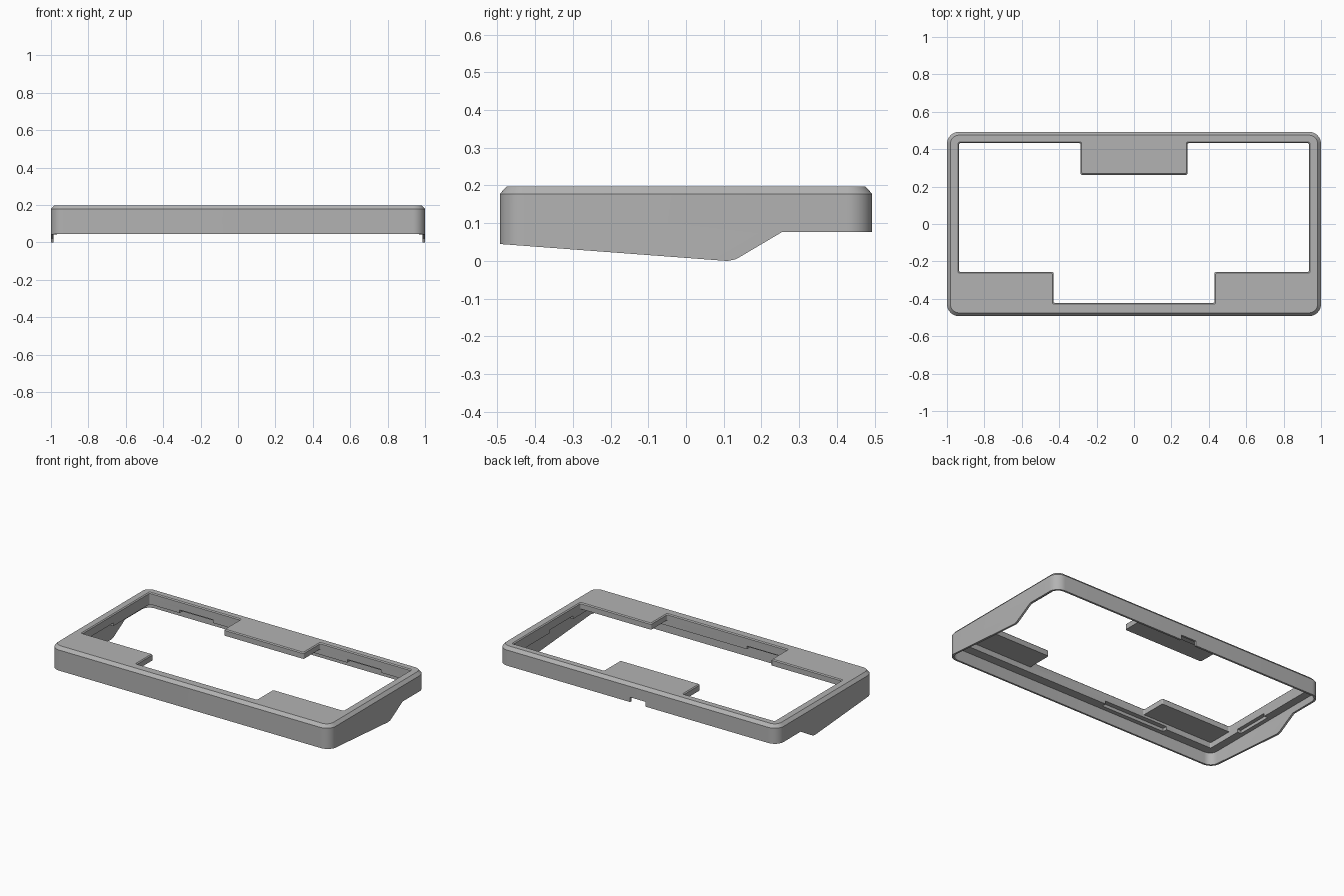
import bpy
import bmesh
from math import cos, sin, pi
from mathutils import Vector

old = bpy.data.objects.get("Cube")
if old:
    bpy.data.objects.remove(old)

HX, HY, TOP = 1.0, 0.493, 0.198   # half width, half depth, height
LEDGE, TAB = 0.122, 0.158         # underside of the rim and of the tabs

grey = bpy.data.materials.new("light grey plastic")
grey.use_nodes = True
colour = (0.45, 0.45, 0.45, 1)
grey.diffuse_color = colour
grey.node_tree.nodes["Principled BSDF"].inputs["Base Color"].default_value = colour


def rect(x0, x1, y0, y1):
    return [(x0, y0), (x1, y0), (x1, y1), (x0, y1)]


def outline(points, grow=0.0, radius=0.0, steps=6):
    """Offset a counter-clockwise polygon and round its square corners."""
    pts = [Vector(p) for p in points]
    moved = []
    for i, p in enumerate(pts):
        a = (p - pts[i - 1]).normalized()
        b = (pts[(i + 1) % len(pts)] - p).normalized()
        n = Vector((a.y + b.y, -a.x - b.x))
        moved.append(p + n * grow * 2 / n.length_squared)
    if radius <= 0:
        return moved
    out = []
    for i, p in enumerate(moved):
        u = (moved[i - 1] - p).normalized() * radius
        v = (moved[(i + 1) % len(moved)] - p).normalized() * radius
        for k in range(steps + 1):
            t = k / steps * pi / 2
            out.append(p + u * (1 - sin(t)) + v * (1 - cos(t)))
    return out


def loft(name, layers, axis="z"):
    """Join matching outlines at rising levels into a closed solid."""
    bm = bmesh.new()
    rings = []
    for loop, h in layers:
        rings.append([bm.verts.new((p.x, p.y, h) if axis == "z" else (h, p.x, p.y))
                      for p in loop])
    for low, high in zip(rings, rings[1:]):
        for i in range(len(low)):
            j = (i + 1) % len(low)
            bm.faces.new((low[i], low[j], high[j], high[i]))
    bm.faces.new(rings[0][::-1])
    bm.faces.new(rings[-1])
    bmesh.ops.recalc_face_normals(bm, faces=bm.faces)
    mesh = bpy.data.meshes.new(name)
    bm.to_mesh(mesh)
    bm.free()
    mesh.materials.append(grey)
    ob = bpy.data.objects.new(name, mesh)
    bpy.context.collection.objects.link(ob)
    return ob


def prism(name, points, z0, z1, radius=0.0, axis="z"):
    loop = outline(points, 0, radius)
    return loft(name, [(loop, z0), (loop, z1)], axis)


# Outer shell with rounded corners and a chamfered top edge
outer = rect(-HX, HX, -HY, HY)
body = loft("case_frame", [
    (outline(outer, 0, 0.065, 10), -0.05),
    (outline(outer, 0, 0.065, 10), TOP - 0.02),
    (outline(outer, -0.018, 0.047, 10), TOP)])

cutters = []

# Hollow underside that leaves thin walls
cutters.append(prism("cavity_cutter", rect(-HX + 0.013, HX - 0.013, -HY + 0.013, HY - 0.013),
                     -0.2, LEDGE, 0.052))

# Opening through the rim, below the tabs
cutters.append(prism("under_tab_cutter", rect(-0.935, 0.935, -0.422, 0.432),
                     -0.2, TAB, 0.008))

# Top opening with two front tabs and one back tab, edges softened
opening = [(-0.43, -0.422), (0.43, -0.422), (0.43, -0.257), (0.935, -0.257),
           (0.935, 0.432), (0.286, 0.432), (0.286, 0.263), (-0.286, 0.263),
           (-0.286, 0.432), (-0.935, 0.432), (-0.935, -0.257), (-0.43, -0.257)]
plain = outline(opening, 0, 0.008)
flare = outline(opening, 0.006, 0.008)
cutters.append(loft("opening_cutter", [(plain, -0.2), (plain, TOP - 0.006),
                                       (flare, TOP), (flare, TOP + 0.1)]))

# Sloping underside of the side walls
profile = [(-0.6, -0.3), (0.6, -0.3), (0.6, 0.077), (0.255, 0.077),
           (0.145, 0.012), (0.13, 0.004), (0.11, 0.0), (-0.6, 0.053)]
cutters.append(prism("underside_cutter", profile, -1.2, 1.2, 0, "x"))

# Cable port in the back wall
cutters.append(prism("port_cutter", rect(-0.055, 0.055, 0.44, 0.6), 0.0, 0.108))

# Shallow pockets in the underside of the rim
cutters.append(prism("front_pocket_cutter", rect(-0.6, -0.14, -0.452, -0.41),
                     0.0, LEDGE + 0.02))
for side in (-1, 1):
    xs = sorted((side * 0.92, side * 0.96))
    cutters.append(prism("side_pocket_cutter", rect(xs[0], xs[1], -0.18, 0.06),
                         0.0, LEDGE + 0.02))
    cutters.append(prism("back_pocket_cutter",
                         rect(side * 0.6 - 0.12, side * 0.6 + 0.12, 0.42, 0.46),
                         0.0, LEDGE + 0.02))

bpy.context.view_layer.objects.active = body
body.select_set(True)
for cutter in cutters:
    mod = body.modifiers.new("cut", "BOOLEAN")
    mod.operation = "DIFFERENCE"
    mod.solver = "EXACT"
    mod.object = cutter
    bpy.ops.object.modifier_apply(modifier=mod.name)
    bpy.data.objects.remove(cutter)

bpy.ops.object.select_all(action="DESELECT")
body.select_set(True)
bpy.ops.object.shade_smooth_by_angle(angle=0.5)
